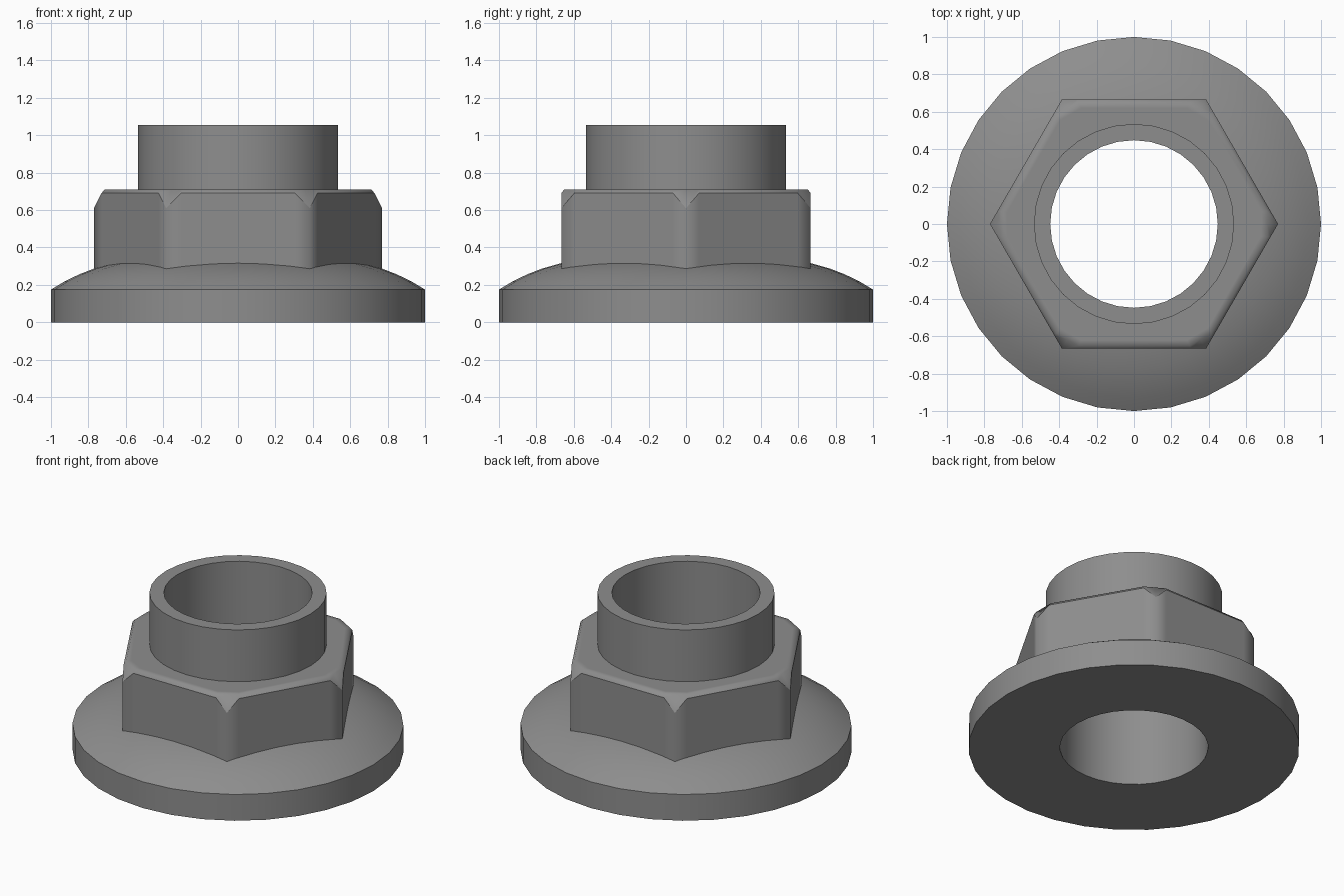
import bpy, bmesh, math
from mathutils import Vector

if "Cube" in bpy.data.objects:
    bpy.data.objects.remove(bpy.data.objects["Cube"], do_unlink=True)

steel = bpy.data.materials.new("grey steel")
steel.use_nodes = True
colour = (0.27, 0.27, 0.27, 1)
steel.diffuse_color = colour
steel.node_tree.nodes["Principled BSDF"].inputs["Base Color"].default_value = colour


def skin(name, rings, closed, is_sharp):
    """Join rings of equal point count with quads; is_sharp picks the hard edges."""
    bm = bmesh.new()
    loops = [[bm.verts.new(p) for p in ring] for ring in rings]
    pairs = list(zip(loops, loops[1:]))
    if closed:
        pairs.append((loops[-1], loops[0]))
    count = len(loops[0])
    for low, high in pairs:
        for i in range(count):
            j = (i + 1) % count
            bm.faces.new((low[i], low[j], high[j], high[i]))
    if closed:
        bmesh.ops.recalc_face_normals(bm, faces=bm.faces)
    bm.normal_update()
    for face in bm.faces:
        face.smooth = True
    for edge in bm.edges:
        edge.smooth = not is_sharp(edge)
    mesh = bpy.data.meshes.new(name)
    bm.to_mesh(mesh)
    bm.free()
    mesh.materials.append(steel)
    obj = bpy.data.objects.new(name, mesh)
    bpy.context.collection.objects.link(obj)
    return obj


def circle(radius, z, sides=32):
    return [Vector((radius * math.cos(math.tau * i / sides),
                    radius * math.sin(math.tau * i / sides), z)) for i in range(sides)]


# Domed washer flange, collar and through bore, turned from one profile
profile = [(0.448, 0), (1, 0), (1, 0.175), (0.93, 0.217), (0.85, 0.256), (0.77, 0.287),
           (0.667, 0.316), (0.535, 0.34), (0.535, 1.055), (0.448, 1.055)]
skin("flange_and_collar", [circle(r, z) for r, z in profile], True,
     lambda e: e.calc_face_angle(0) > math.radians(30))

# Hexagonal body: each corner has a point on both sides so it can be clipped
corners = circle(0.77, 0, 6)
outline, shoulder, rim = [], [], []
for i, corner in enumerate(corners):
    before = corner.lerp(corners[i - 1], 0.104)
    after = corner.lerp(corners[(i + 1) % 6], 0.104)
    outline += [before, corner, after]
    shoulder += [before + Vector((0, 0, 0.69)), corner + Vector((0, 0, 0.61)),
                 after + Vector((0, 0, 0.69))]
    rim += [before, (before + after) / 2, after]


def level(points, scale, z):
    return [Vector((p.x * scale, p.y * scale, z)) for p in points]


inner = [p.normalized() * 0.53 + Vector((0, 0, 0.71)) for p in rim]
skin("hex_body",
     [level(outline, 1, 0.2), shoulder, level(rim, 0.977, 0.71), level(rim, 0.93, 0.71), inner],
     False, lambda e: all(0.6 < v.co.z < 0.7 for v in e.verts))
